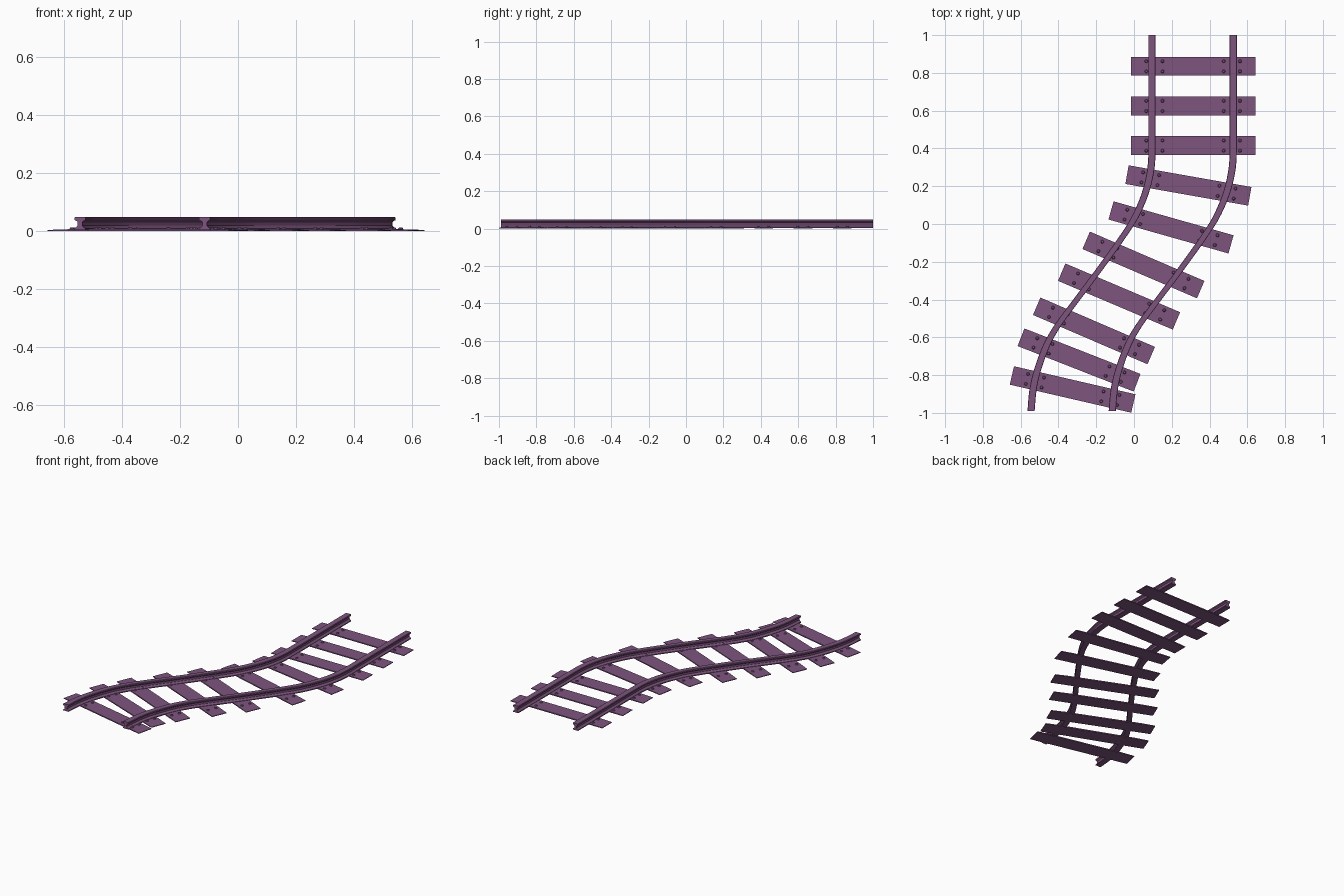
import bpy, bmesh, math
from mathutils import Matrix, Vector

if "Cube" in bpy.data.objects:
    bpy.data.objects.remove(bpy.data.objects["Cube"])

mat = bpy.data.materials.new("purple")
mat.diffuse_color = (0.21, 0.09, 0.21, 1)
mat.use_nodes = True
mat.node_tree.nodes["Principled BSDF"].inputs["Base Color"].default_value = mat.diffuse_color


def finish(bm, name, smooth=False):
    bmesh.ops.recalc_face_normals(bm, faces=bm.faces)
    me = bpy.data.meshes.new(name)
    bm.to_mesh(me)
    bm.free()
    ob = bpy.data.objects.new(name, me)
    bpy.context.collection.objects.link(ob)
    me.materials.append(mat)
    if smooth:
        bpy.context.view_layer.objects.active = ob
        ob.select_set(True)
        bpy.ops.object.shade_smooth_by_angle(angle=math.radians(30))
        ob.select_set(False)
    return ob


# left rail centre line as (y, x); the right rail is the same line shifted in x
PATH = [(1, .095), (.5, .095), (.38, .095), (.27, .086), (.15, .055), (.03, .002),
        (-.06, -.055), (-.16, -.125), (-.31, -.235), (-.46, -.348), (-.55, -.412),
        (-.64, -.462), (-.78, -.513), (-.88, -.535), (-.99, -.545)]
GAUGE = 0.43


def smooth_path(pts, steps=4):
    n = len(pts)
    slope = []
    for i in range(n):
        a, b = pts[max(i - 1, 0)], pts[min(i + 1, n - 1)]
        slope.append((b[1] - a[1]) / (b[0] - a[0]))
    slope[1] = slope[2] = 0
    out = []
    for i in range(n - 1):
        (y0, x0), (y1, x1) = pts[i], pts[i + 1]
        h = y1 - y0
        for k in range(steps):
            t = k / steps
            x = ((2*t**3 - 3*t*t + 1) * x0 + (t**3 - 2*t*t + t) * h * slope[i]
                 + (3*t*t - 2*t**3) * x1 + (t**3 - t*t) * h * slope[i + 1])
            out.append((y0 + h * t, x))
    return out + [pts[-1]]


# rail cross-section: foot, narrow web, head (right half, mirrored)
HALF = [(.019, .003), (.019, .009), (.013, .013), (.008, .019), (.008, .031),
        (.012, .035), (.019, .038), (.019, .046), (.017, .048)]
PROFILE = HALF + [(-x, z) for x, z in reversed(HALF)]


def rail(name, dx):
    bm = bmesh.new()
    rings = [[bm.verts.new((x + dx + px, y, pz)) for px, pz in PROFILE]
             for y, x in smooth_path(PATH)]
    n = len(PROFILE)
    for a, b in zip(rings, rings[1:]):
        for i in range(n):
            j = (i + 1) % n
            bm.faces.new((a[i], a[j], b[j], b[i]))
    bm.faces.new(rings[0])
    bm.faces.new(rings[-1])
    finish(bm, name, True)


rail("left_rail", 0)
rail("right_rail", GAUGE)

# sleepers: centre x, centre y, rotation in degrees
TIES = [(.313, .835, 0), (.313, .625, 0), (.313, .415, 0), (.288, .204, -10),
        (.196, -.018, -15.8), (.05, -.217, -23.3), (-.079, -.384, -23),
        (-.212, -.566, -23.3), (-.291, -.72, -21.4), (-.325, -.876, -13)]
LEN, WID = .33, .05
SECTION = [(-LEN, 0), (LEN, 0), (LEN, .004), (.24, .007), (-.24, .007), (-LEN, .004)]

for i, (cx, cy, deg) in enumerate(TIES, 1):
    place = Matrix.Translation((cx, cy, 0)) @ Matrix.Rotation(math.radians(deg), 4, 'Z')
    bm = bmesh.new()
    ends = [[bm.verts.new(place @ Vector((x, y, z))) for x, z in SECTION]
            for y in (-WID, WID)]
    for k in range(6):
        m = (k + 1) % 6
        bm.faces.new((ends[0][k], ends[0][m], ends[1][m], ends[1][k]))
    for e in ends:
        bm.faces.new(e)
    finish(bm, f"sleeper_{i}")

    # low bolt heads either side of each rail
    bm = bmesh.new()
    for bx in (-.248, -.162, .162, .248):
        for by in (-.027, .027):
            bmesh.ops.create_cone(bm, cap_ends=True, segments=8, radius1=.010, radius2=.006,
                                  depth=.007,
                                  matrix=place @ Matrix.Translation((bx, by, .009)))
    finish(bm, f"sleeper_bolts_{i}")
